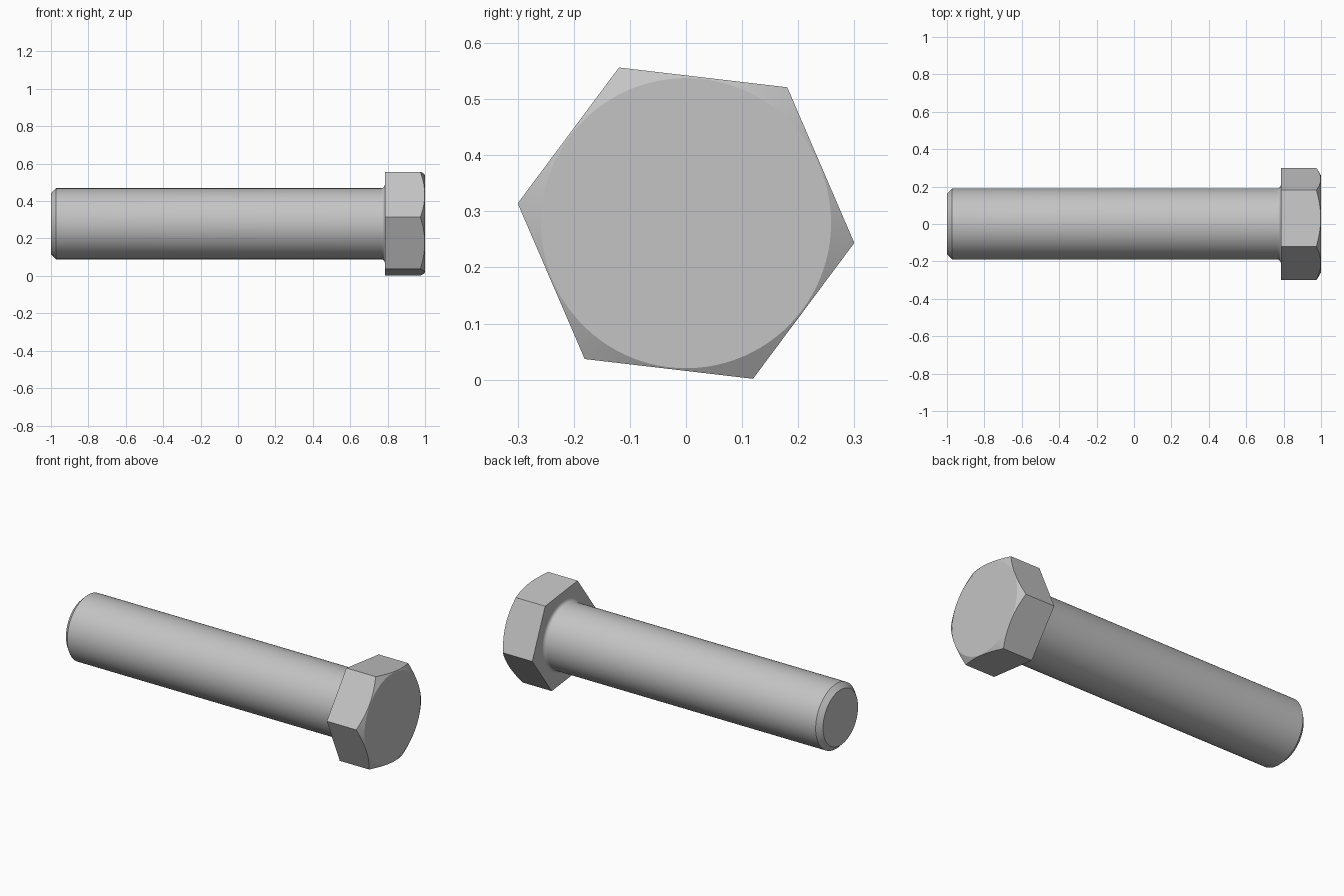
import bpy
import bmesh
from math import sin, cos, pi, radians, tan

# Remove the default cube only
cube = bpy.data.objects.get("Cube")
if cube:
    bpy.data.objects.remove(cube, do_unlink=True)

SEGMENTS = 96              # multiple of six, so samples land on the hex corners
TURN = radians(-6.7)       # roll of the head about its axis
AXIS_Z = 0.279
SHAFT_R = 0.19
FILLET = 0.02
HEAD_X = 0.785
HEX_CORNER = 0.302
HEX_FLAT = HEX_CORNER * cos(pi / 6)
FACE_R = HEX_FLAT - 0.003

steel = bpy.data.materials.new("plain_steel_grey")
steel.use_nodes = True
colour = (0.55, 0.55, 0.55, 1.0)
steel.diffuse_color = colour
steel.node_tree.nodes["Principled BSDF"].inputs["Base Color"].default_value = colour


def circle(x, r):
    """Round ring: position and radius for every angle."""
    return lambda a: (x, r)


def hex_radius(a):
    """Distance from the axis to the hexagon side at angle a from a corner."""
    return HEX_FLAT / cos(a % (pi / 3) - pi / 6)


def hex_base(a):
    return HEAD_X, hex_radius(a)


def hex_chamfer(a):
    """Where the conical chamfer meets the hexagon sides."""
    r = hex_radius(a)
    return 1 - (r - FACE_R) * tan(pi / 6), r


def loft(name, sections, cap_start=False, cap_end=False):
    """Skin a list of rings along x and shade it smooth between sharp edges."""
    bm = bmesh.new()
    rings = []
    for section in sections:
        ring = []
        for i in range(SEGMENTS):
            a = 2 * pi * i / SEGMENTS
            x, r = section(a)
            ring.append(bm.verts.new((x, r * cos(a + TURN), AXIS_Z + r * sin(a + TURN))))
        rings.append(ring)
    for low, high in zip(rings, rings[1:]):
        for i in range(SEGMENTS):
            j = (i + 1) % SEGMENTS
            bm.faces.new((low[i], low[j], high[j], high[i]))
    if cap_start:
        bm.faces.new(rings[0][::-1])
    if cap_end:
        bm.faces.new(rings[-1])
    mesh = bpy.data.meshes.new(name)
    bm.to_mesh(mesh)
    bm.free()
    mesh.materials.append(steel)
    mesh.shade_smooth()
    mesh.set_sharp_from_angle(angle=radians(20))
    obj = bpy.data.objects.new(name, mesh)
    bpy.context.collection.objects.link(obj)
    return obj


# Shank: chamfered tip, plain cylinder, fillet flaring into the head
shank = [circle(-1, SHAFT_R - 0.028), circle(-0.972, SHAFT_R)]
for k in range(7):
    t = k / 6 * pi / 2
    shank.append(circle(HEAD_X - FILLET + FILLET * sin(t),
                        SHAFT_R + FILLET * (1 - cos(t))))
loft("bolt_shank", shank, cap_start=True)

# Head: underside, six flats, conical chamfer and flat end
loft("hex_head",
     [circle(HEAD_X, SHAFT_R + FILLET), hex_base, hex_chamfer, circle(1, FACE_R)],
     cap_end=True)
